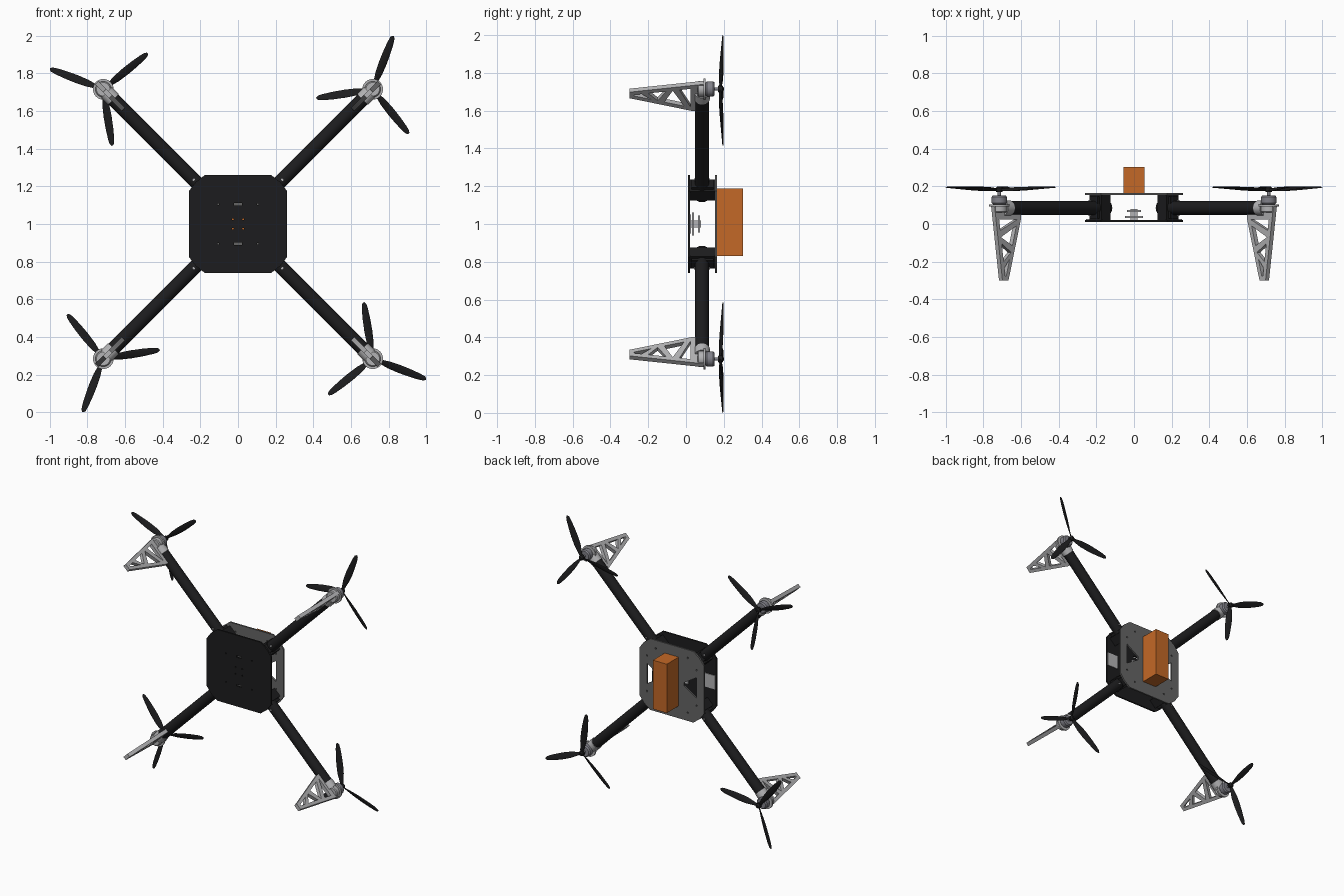
import bpy, bmesh
from math import sin, cos, pi, radians
from mathutils import Matrix, Vector

if "Cube" in bpy.data.objects:
    bpy.data.objects.remove(bpy.data.objects["Cube"])


def material(name, r, g, b):
    m = bpy.data.materials.new(name)
    m.diffuse_color = (r, g, b, 1)
    m.use_nodes = True
    m.node_tree.nodes["Principled BSDF"].inputs["Base Color"].default_value = m.diffuse_color
    return m


BLACK = material("carbon_black", 0.012, 0.012, 0.013)
DARK = material("plate_grey", 0.13, 0.13, 0.13)
METAL = material("light_metal", 0.45, 0.45, 0.46)
MOTOR = material("motor_grey", 0.22, 0.22, 0.25)
ORANGE = material("battery_orange", 0.55, 0.14, 0.02)
UPRIGHT = Matrix.Rotation(pi / 2, 4, 'X')      # local xy becomes world xz
CENTRE = Matrix.Translation((0, 0, 1))


def finish(name, bm, matrix, mat):
    """Turn a bmesh into an object, smooth except at sharp edges."""
    bm.transform(matrix)
    bmesh.ops.recalc_face_normals(bm, faces=bm.faces)
    for f in bm.faces:
        f.smooth = True
    for e in bm.edges:
        e.smooth = len(e.link_faces) == 2 and e.calc_face_angle(9) < radians(35)
    me = bpy.data.meshes.new(name)
    bm.to_mesh(me)
    bm.free()
    me.materials.append(mat)
    ob = bpy.data.objects.new(name, me)
    bpy.context.collection.objects.link(ob)
    return ob


def box(name, lo, hi, mat, matrix=CENTRE):
    lo, hi = Vector(lo), Vector(hi)
    bm = bmesh.new()
    bmesh.ops.create_cube(bm, size=1)
    m = Matrix.Translation((lo + hi) / 2) @ Matrix.Diagonal((*(hi - lo), 1))
    return finish(name, bm, matrix @ m, mat)


def lathe(name, profile, mat, matrix, sides=28):
    """Stack of rings (radius, height) around local z, capped."""
    bm = bmesh.new()
    rings = [[bm.verts.new((r * cos(2 * pi * i / sides), r * sin(2 * pi * i / sides), h))
              for i in range(sides)] for r, h in profile]
    loft(bm, rings)
    return finish(name, bm, matrix, mat)


def loft(bm, rings):
    n = len(rings[0])
    for a, b in zip(rings, rings[1:]):
        for i in range(n):
            bm.faces.new((a[i], a[(i + 1) % n], b[(i + 1) % n], b[i]))
    bm.faces.new(rings[0])
    bm.faces.new(rings[-1])


def flat(name, outlines, thick, mat, matrix):
    """Flat plate from an outline and holes, extruded."""
    cu = bpy.data.curves.new(name, 'CURVE')
    cu.dimensions = '2D'
    cu.fill_mode = 'BOTH'
    cu.extrude = thick / 2
    for pts in outlines:
        sp = cu.splines.new('POLY')
        sp.points.add(len(pts) - 1)
        for p, (x, y) in zip(sp.points, pts):
            p.co = (x, y, 0, 1)
        sp.use_cyclic_u = True
    tmp = bpy.data.objects.new(name + "_tmp", cu)
    bpy.context.collection.objects.link(tmp)
    dg = bpy.context.evaluated_depsgraph_get()
    me = bpy.data.meshes.new_from_object(tmp.evaluated_get(dg))
    bm = bmesh.new()
    bm.from_mesh(me)
    bmesh.ops.remove_doubles(bm, verts=bm.verts, dist=1e-5)
    bpy.data.objects.remove(tmp)
    bpy.data.curves.remove(cu)
    bpy.data.meshes.remove(me)
    return finish(name, bm, matrix @ UPRIGHT, mat)


def hole(x, y, r=0.006, n=10):
    return [(x + r * cos(2 * pi * i / n), y + r * sin(2 * pi * i / n)) for i in range(n)]


def rect(x, y, w, h):
    return [(x - w, y - h), (x + w, y - h), (x + w, y + h), (x - w, y + h)]


def quad(fn, *a):
    return [fn(sx * a[0], sy * a[1], *a[2:]) for sx in (-1, 1) for sy in (-1, 1)]


# Body plates: chamfered squares with screw holes, slots and side windows
octagon = [(0.26, -0.175), (0.26, 0.175), (0.225, 0.222), (0.175, 0.26),
           (-0.175, 0.26), (-0.225, 0.222), (-0.26, 0.175), (-0.26, -0.175),
           (-0.225, -0.222), (-0.175, -0.26), (0.175, -0.26), (0.225, -0.222)]
core_holes = quad(hole, 0.027, 0.025, 0.005)
flat("bottom_plate", [octagon] + core_holes + quad(hole, 0.105, 0.105, 0.005)
     + [rect(0, s * 0.105, 0.021, 0.006) for s in (-1, 1)],
     0.012, BLACK, Matrix.Translation((0, 0.016, 1)))
windows = [[(s * 0.1, 0.012), (s * 0.2, 0.075), (s * 0.2, -0.075), (s * 0.1, -0.012)] for s in (-1, 1)]
flat("top_plate", [octagon] + core_holes + windows + quad(hole, 0.13, 0.2) + quad(hole, 0.2, 0.13),
     0.012, DARK, Matrix.Translation((0, 0.159, 1)))

# Battery box on the top plate
box("battery", (-0.056, 0.165, -0.17), (0.056, 0.302, 0.187), ORANGE)

# Electronics stack and side tabs between the plates
for name, y, w, h in (("lower_board", 0.037, 0.047, 0.062), ("upper_board", 0.069, 0.038, 0.045)):
    flat(name, [rect(0, 0, w, h)] + core_holes, 0.012, METAL, Matrix.Translation((0, y, 1)))
box("board_post", (-0.018, 0.022, -0.018), (0.018, 0.08, 0.018), METAL)
for s, side in ((-1, "left"), (1, "right")):
    x = sorted((s * 0.17, s * 0.255))
    box(side + "_side_tab", (x[0], 0.022, -0.05), (x[1], 0.027, 0.05), METAL)

R = 1.011        # distance of each motor from the middle
TUBE = 0.085     # height of the tube axis


def inner(h):
    return 0.955 - 0.095 * (h + 0.3) / 0.33


def outer(h):
    return 1.0 + 0.06 * (h + 0.3) / 0.4


def lp(h):
    return (inner(h) + 0.024, h)


def op(h):
    return (outer(h) - 0.024, h)


leg_outline = [(1.06, 0.1), (1.0, -0.3), (0.955, -0.3), (0.86, 0.03), (0.86, 0.075), (0.95, 0.1)]
leg_holes = [[lp(0.025), op(0.025), op(-0.035)], [lp(-0.01), op(-0.07), lp(-0.115)],
             [op(-0.105), lp(-0.15), op(-0.2)], [lp(-0.185), op(-0.235), op(-0.275), lp(-0.275)]]

# Blade stations: distance, chord, pitch, height
STATIONS = [(0.006, 0.016, 30, 0.0), (0.04, 0.026, 34, 0.0), (0.09, 0.042, 28, 0.002),
            (0.15, 0.046, 22, 0.005), (0.21, 0.042, 17, 0.008), (0.265, 0.034, 13, 0.011),
            (0.293, 0.024, 11, 0.012), (0.303, 0.009, 10, 0.012)]


def blade(name, matrix):
    bm = bmesh.new()
    rings = []
    for s, chord, pitch, lift in STATIONS:
        p = radians(pitch)
        ring = []
        for i in range(12):
            a = 2 * pi * i / 12
            c, t = chord / 2 * cos(a), (0.0015 + 0.05 * chord) * sin(a)
            ring.append(bm.verts.new((s, c * cos(p) - t * sin(p), lift + c * sin(p) + t * cos(p))))
        rings.append(ring)
    loft(bm, rings)
    finish(name, bm, matrix, BLACK)


# Four identical arms, each in a frame: x outward, y sideways, z along world y
for label, deg in (("upper_right", 45), ("upper_left", 135), ("lower_left", 225), ("lower_right", 315)):
    c, s = cos(radians(deg)), sin(radians(deg))
    F = Matrix(((c, s, 0, 0), (0, 0, 1, 0), (s, -c, 0, 1), (0, 0, 0, 1)))
    along = F @ Matrix.Translation((0, 0, TUBE)) @ Matrix.Rotation(pi / 2, 4, 'Y')
    at_motor = F @ Matrix.Translation((R, 0, 0))

    # Arm tube with clamp block and root bolt
    lathe(label + "_arm_tube", [(0.037, 0.2), (0.037, 0.95)], BLACK, along)
    box(label + "_arm_clamp", (0.222, -0.045, 0.022), (0.288, 0.045, 0.153), BLACK, F)
    box(label + "_clamp_rib", (0.288, -0.03, 0.03), (0.305, 0.03, 0.145), BLACK, F)
    lathe(label + "_root_bolt", [(0.006, 0.043), (0.006, 0.127)], METAL,
          F @ Matrix.Translation((0.332, 0, 0)), 10)

    # Motor mount, motor and shaft
    lathe(label + "_tube_cap", [(0.041, 0.935), (0.041, 0.985)], METAL, along)
    lathe(label + "_mount_disc", [(0.055, 0.092), (0.055, 0.104)], METAL, at_motor)
    lathe(label + "_mount_base", [(0.036, 0.06), (0.042, 0.066), (0.042, 0.092)], METAL, at_motor)
    lathe(label + "_motor", [(0.034, 0.104), (0.041, 0.112), (0.041, 0.143), (0.034, 0.152)], MOTOR, at_motor)
    lathe(label + "_shaft", [(0.009, 0.152), (0.009, 0.176)], MOTOR, at_motor, 14)

    # Landing leg truss
    flat(label + "_leg", [leg_outline] + leg_holes, 0.026, METAL, F)

    # Three-blade propeller
    lathe(label + "_prop_hub", [(0.016, 0.17), (0.018, 0.174), (0.018, 0.192), (0.008, 0.2)],
          BLACK, at_motor, 20)
    for k in range(3):
        blade(f"{label}_blade_{k + 1}", at_motor @ Matrix.Translation((0, 0, 0.183))
              @ Matrix.Rotation(radians(-24 + 120 * k), 4, 'Z'))
